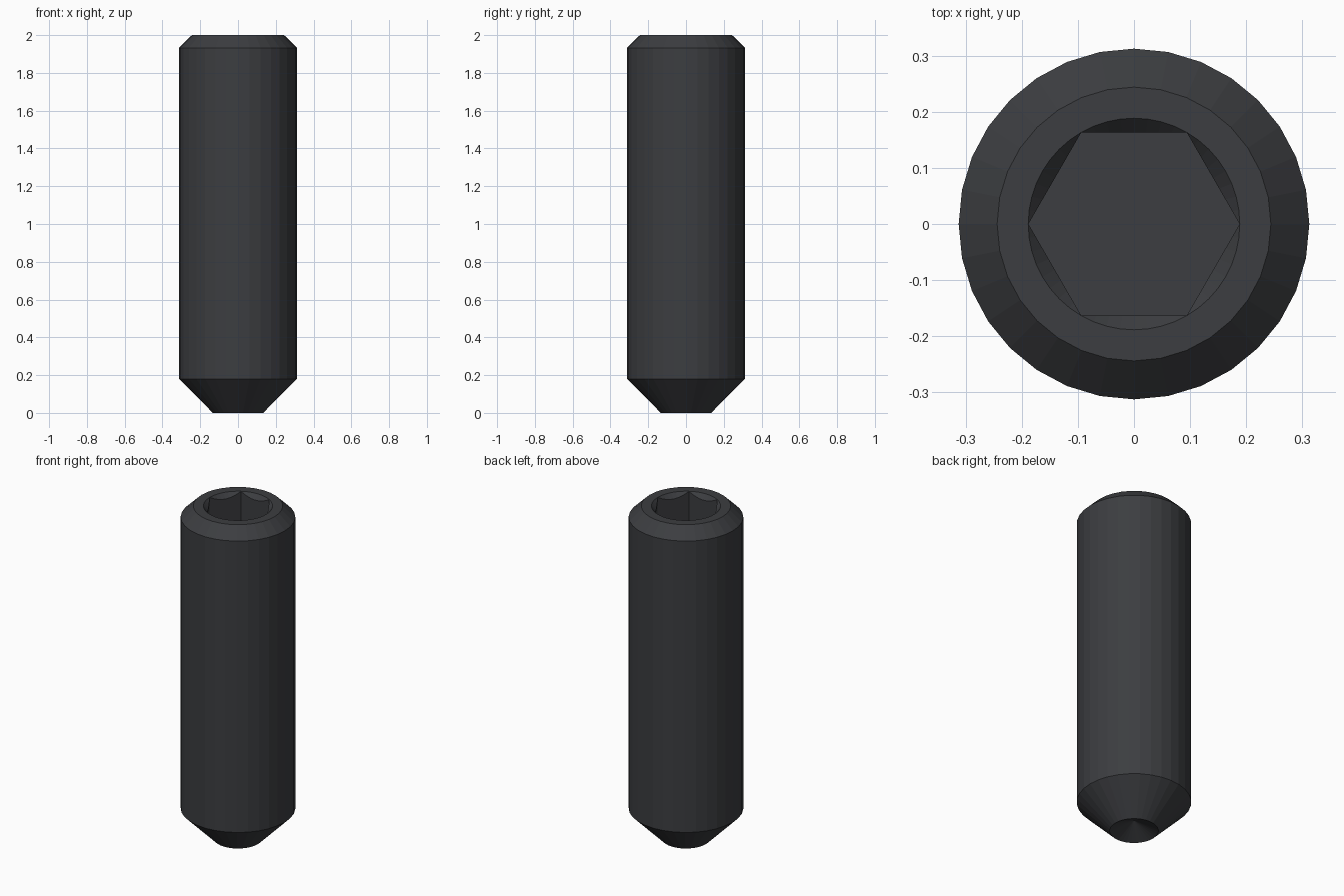
import bpy, bmesh
from math import cos, sin, pi

if "Cube" in bpy.data.objects:
    bpy.data.objects.remove(bpy.data.objects["Cube"])

SIDES, HEX_SIDES = 32, 48
HEX_R, HEX_FLAT, SOCKET_DEPTH = 0.188, 0.163, 0.375
bm = bmesh.new()


def ring(n, radius, height):
    """Closed ring; radius and height are functions of the angle."""
    verts = []
    for i in range(n):
        a = 2 * pi * i / n
        r = radius(a)
        verts.append(bm.verts.new((r * cos(a), r * sin(a), height(r))))
    return verts


def circle(n, r, z):
    return ring(n, lambda a: r, lambda _: z)


def skin(a, b):
    n = len(a)
    for i in range(n):
        j = (i + 1) % n
        bm.faces.new((a[i], a[j], b[j], b[i]))


def loop_edges(v):
    return [bm.edges.get((v[i], v[(i + 1) % len(v)])) for i in range(len(v))]


def hexagon(a):
    return HEX_FLAT / cos((a % (pi / 3)) - pi / 6)


# Outer body: pointed end, shank, top chamfer
profile = [(0.133, 0), (0.3125, 0.18), (0.3125, 1.933), (0.244, 2.0)]
rings = [circle(SIDES, r, z) for r, z in profile]
for lower, upper in zip(rings, rings[1:]):
    skin(lower, upper)

# Conical cup in the point
apex = bm.verts.new((0, 0, 0.065))
for i in range(SIDES):
    bm.faces.new((rings[0][(i + 1) % SIDES], rings[0][i], apex))

# Hex socket: countersunk mouth, six flat walls, flat floor
mouth = circle(HEX_SIDES, HEX_R + 0.0005, 2.0)
lip = ring(HEX_SIDES, hexagon, lambda r: 2.0 - 1.1 * (HEX_R + 0.0005 - r))
floor = ring(HEX_SIDES, hexagon, lambda r: 2.0 - SOCKET_DEPTH)
skin(mouth, lip)
skin(lip, floor)
bm.faces.new(floor)

# Flat top rim between chamfer and socket
bmesh.ops.triangle_fill(bm, use_beauty=True,
                        edges=loop_edges(rings[-1]) + loop_edges(mouth))
bmesh.ops.recalc_face_normals(bm, faces=bm.faces)

mesh = bpy.data.meshes.new("set_screw")
bm.to_mesh(mesh)
bm.free()
screw = bpy.data.objects.new("set_screw", mesh)
bpy.context.collection.objects.link(screw)

# Black steel
steel = bpy.data.materials.new("black_steel")
steel.diffuse_color = (0.045, 0.047, 0.052, 1)
steel.use_nodes = True
steel.node_tree.nodes["Principled BSDF"].inputs["Base Color"].default_value = steel.diffuse_color
mesh.materials.append(steel)
